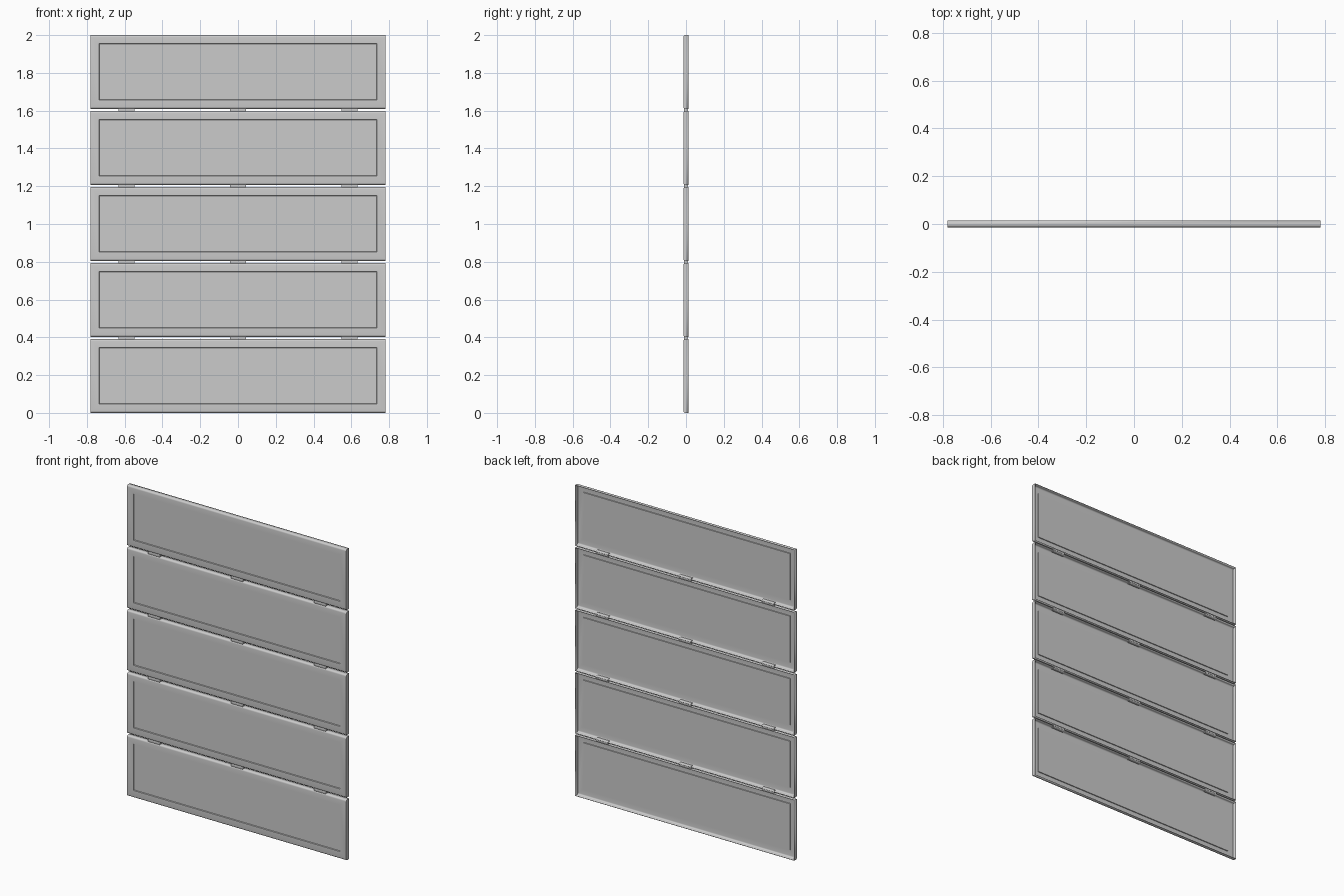
import bpy, bmesh, math
from mathutils import Vector

if "Cube" in bpy.data.objects:
    bpy.data.objects.remove(bpy.data.objects["Cube"])

N = 5                   # door sections
GAP = 0.012
H = (2 - GAP * (N - 1)) / N
W = 0.78                # half width
D = 0.014               # half depth
R = 0.011               # rounding of the front edges


def finish(bm, name, loc, thickness=0):
    bmesh.ops.recalc_face_normals(bm, faces=bm.faces)
    # front face must look toward -y
    front = min(bm.faces, key=lambda f: f.calc_center_median().y - f.calc_area())
    if thickness and front.normal.y > 0:
        bmesh.ops.reverse_faces(bm, faces=bm.faces)
    me = bpy.data.meshes.new(name)
    bm.to_mesh(me)
    bm.free()
    ob = bpy.data.objects.new(name, me)
    ob.location = loc
    bpy.context.collection.objects.link(ob)
    if thickness:
        m = ob.modifiers.new("sheet", 'SOLIDIFY')
        m.thickness = thickness
        m.offset = -1
    bpy.ops.object.select_all(action='DESELECT')
    ob.select_set(True)
    bpy.context.view_layer.objects.active = ob
    bpy.ops.object.shade_smooth_by_angle(angle=math.radians(35))
    return ob


def panel(i):
    # side profile: open at the back, rounded front corners
    arc = [(R * math.sin(a), R * math.cos(a)) for a in
           [math.pi / 2 * k / 5 for k in range(6)]]
    low = [(-D + R - s, R - c) for s, c in arc]
    prof = [(D, 0)] + low + [(y, H - z) for y, z in reversed(low)] + [(D, H)]
    bm = bmesh.new()
    left = [bm.verts.new((-W, y, z)) for y, z in prof]
    right = [bm.verts.new((W, y, z)) for y, z in prof]
    for k in range(len(prof) - 1):
        bm.faces.new((left[k], left[k + 1], right[k + 1], right[k]))
    bm.faces.new(left)
    bm.faces.new(right)
    bmesh.ops.recalc_face_normals(bm, faces=bm.faces)
    # recessed field stamped into the front sheet
    face = max(bm.faces, key=lambda f: f.calc_area())
    bmesh.ops.inset_region(bm, faces=[face], thickness=0.02)
    for v in face.verts:
        v.co.x = math.copysign(0.735, v.co.x)
        v.co.z = 0.047 if v.co.z < H / 2 else H - 0.044
    bmesh.ops.inset_region(bm, faces=[face], thickness=0.003)
    for v in face.verts:
        v.co.y += 0.005
    finish(bm, f"door_panel_{i + 1}", (0, 0, i * (H + GAP)), 0.003)


def hinge(i, x):
    # small rounded block bridging two panels
    bm = bmesh.new()
    bmesh.ops.create_cube(bm, size=1)
    bmesh.ops.scale(bm, vec=Vector((0.085, 0.022, 0.024)), verts=bm.verts)
    edges = [e for e in bm.edges
             if abs(e.verts[0].co.x - e.verts[1].co.x) > 0.01]
    bmesh.ops.bevel(bm, geom=edges, offset=0.006, segments=3, profile=0.5,
                    affect='EDGES')
    finish(bm, "hinge", (x, 0, (i + 1) * (H + GAP) - GAP / 2))


for i in range(N):
    panel(i)
    if i < N - 1:
        for x in (-0.59, 0, 0.59):
            hinge(i, x)
